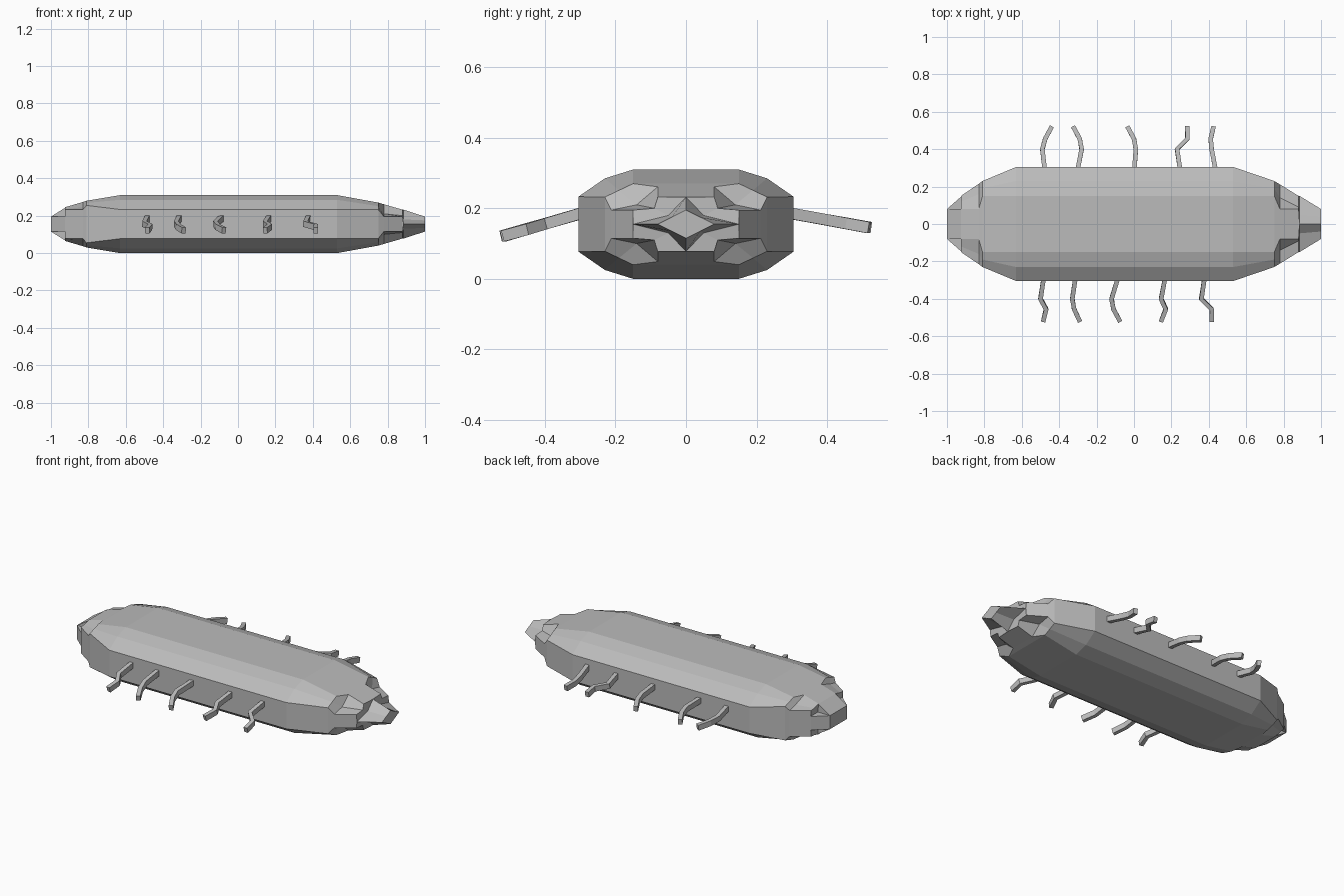
import bpy
import bmesh
from mathutils import Vector

default = bpy.data.objects.get("Cube")
if default:
    bpy.data.objects.remove(default, do_unlink=True)

grey = bpy.data.materials.new("plain grey")
grey.use_nodes = True
colour = (0.5, 0.5, 0.5, 1)
grey.diffuse_color = colour
grey.node_tree.nodes["Principled BSDF"].inputs["Base Color"].default_value = colour

MID_Z = 0.155


def section(half_width, side, corner, top, half_height):
    """Mirror one quarter of a cross-section into a closed outline."""
    quarter = [(half_width, 0), (half_width, side), corner, (top, half_height), (0, half_height)]
    upper = quarter + [(-y, z) for y, z in reversed(quarter[:-1])]
    return upper + [(y, -z) for y, z in reversed(upper[1:-1])]


def loft(name, rings):
    """Skin a list of equal-length rings of points and cap both ends."""
    bm = bmesh.new()
    loops = [[bm.verts.new(p) for p in ring] for ring in rings]
    for a, b in zip(loops, loops[1:]):
        for i in range(len(a)):
            j = (i + 1) % len(a)
            bm.faces.new((a[i], a[j], b[j], b[i]))
    bm.faces.new(loops[0])
    bm.faces.new(loops[-1])
    bmesh.ops.remove_doubles(bm, verts=bm.verts, dist=0.0005)
    bmesh.ops.recalc_face_normals(bm, faces=bm.faces)
    mesh = bpy.data.meshes.new(name)
    bm.to_mesh(mesh)
    bm.free()
    mesh.materials.append(grey)
    obj = bpy.data.objects.new(name, mesh)
    bpy.context.collection.objects.link(obj)
    return obj


# Body: long chamfered hull, stepped and notched towards both ends
full = section(0.305, 0.078, (0.23, 0.13), 0.15, 0.155)
stations = [
    (-1.0, section(0.08, 0.04, (0.08, 0.04), 0.08, 0.04)),
    (-0.92, section(0.15, 0.04, (0.08, 0.04), 0.08, 0.09)),
    (-0.925, section(0.15, 0.077, (0.12, 0.08), 0.08, 0.09)),
    (-0.83, section(0.215, 0.077, (0.16, 0.09), 0.08, 0.118)),
    (-0.81, section(0.23, 0.1, (0.19, 0.113), 0.15, 0.125)),
    (-0.63, full),
    (0.53, full),
    (0.75, section(0.23, 0.077, (0.19, 0.096), 0.15, 0.115)),
    (0.78, section(0.212, 0.04, (0.14, 0.055), 0.08, 0.106)),
    (0.88, section(0.15, 0.04, (0.09, 0.045), 0.08, 0.077)),
    (0.885, section(0.15, 0, (0.05, 0.025), 0, 0.077)),
    (1.0, section(0.08, 0, (0.04, 0.02), 0, 0.04)),
]
loft("body", [[(x, y, z + MID_Z) for y, z in outline] for x, outline in stations])


# Legs: thin bent square rods reaching out and down from both sides
def leg(name, path_x, sign, drop):
    reach = (0.27, 0.4, 0.455, 0.52)
    path = [Vector((x / 100, sign * y, 0.185 - drop * (y - 0.3))) for x, y in zip(path_x, reach)]
    rings = []
    for i, p in enumerate(path):
        along = (path[min(i + 1, len(path) - 1)] - path[max(i - 1, 0)]).normalized()
        across = along.cross(Vector((0, 0, 1))).normalized() * 0.012
        up = across.cross(along).normalized() * 0.016
        rings.append([p + across + up, p - across + up, p - across - up, p + across - up])
    loft(name, rings)


front_paths = [(-48, -50, -47, -48.5), (-31, -33, -32, -29), (-8, -12, -11, -7.5),
               (17, 14.5, 17, 14.5), (38, 36, 41.5, 41.5)]
back_paths = [(-47.5, -49, -47.5, -44), (-30.5, -28, -29, -32.5), (0, 1, 0, -3.5),
              (25, 23, 28.5, 28.5), (44, 41.5, 41, 42.5)]
for side_name, paths, sign, drop in (("front", front_paths, -1, 0.29), ("back", back_paths, 1, 0.18)):
    for n, path_x in enumerate(paths, 1):
        leg(f"{side_name}_leg_{n}", path_x, sign, drop)
